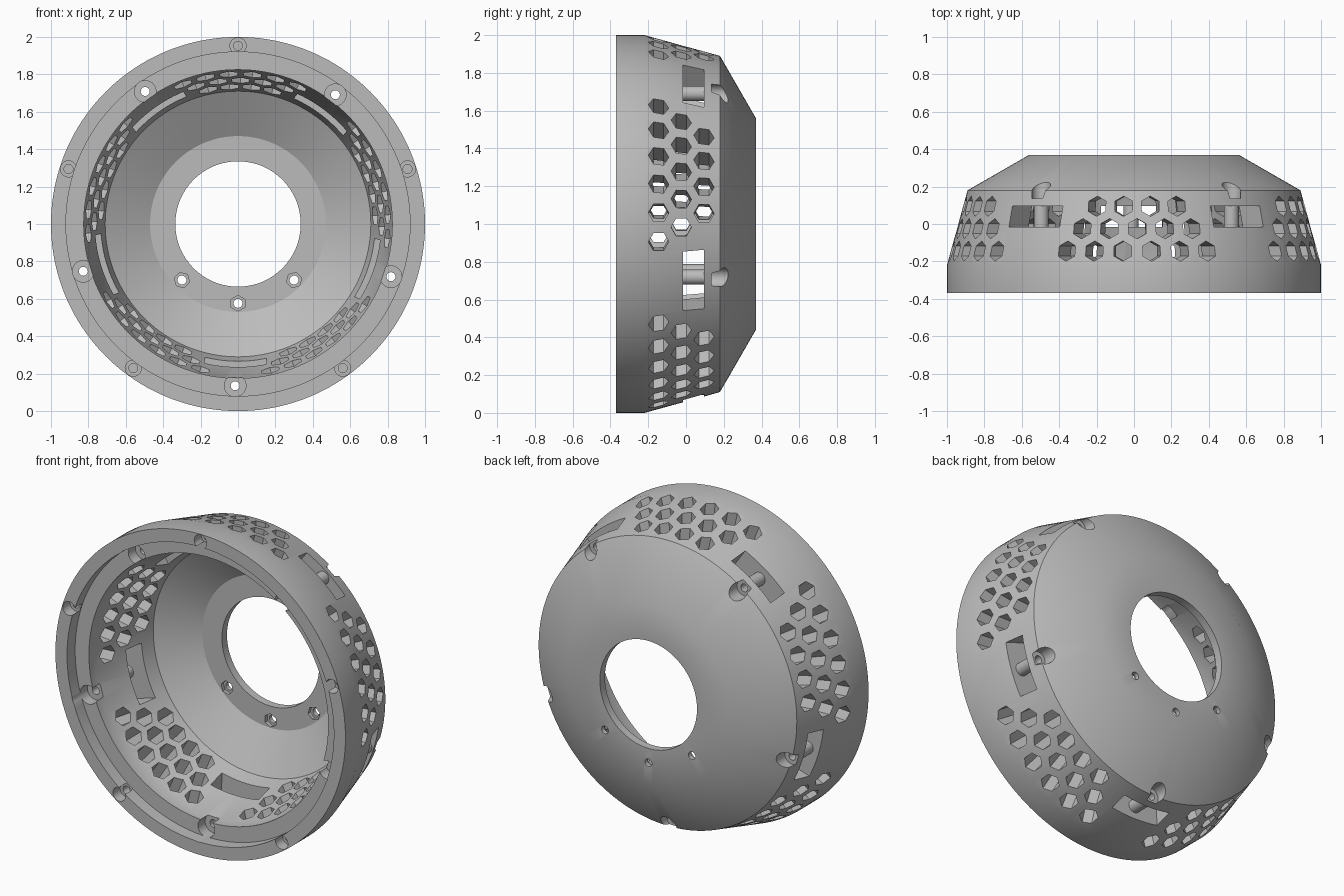
import bpy, bmesh
from math import radians, cos, sin, pi
from mathutils import Matrix, Vector

old = bpy.data.objects.get("Cube")
if old:
    bpy.data.objects.remove(old)

grey = bpy.data.materials.new("plain_grey")
grey.use_nodes = True
grey.diffuse_color = (0.5, 0.5, 0.5, 1)
grey.node_tree.nodes["Principled BSDF"].inputs["Base Color"].default_value = (0.5, 0.5, 0.5, 1)


def make_object(name, bm):
    bmesh.ops.recalc_face_normals(bm, faces=bm.faces[:])
    mesh = bpy.data.meshes.new(name)
    bm.to_mesh(mesh)
    bm.free()
    mesh.materials.append(grey)
    obj = bpy.data.objects.new(name, mesh)
    bpy.context.collection.objects.link(obj)
    return obj


def place(angle, radius, y):
    """Point on the ring, with local z outward and local x along the rim."""
    a = radians(angle)
    return (Matrix.Translation((radius * cos(a), y, 1 + radius * sin(a)))
            @ Matrix.Rotation(pi / 2 - a, 4, "Y"))


def rod(bm, angle, radius, y0, y1, size, sides=24):
    """Cylinder running front to back."""
    m = place(angle, radius, (y0 + y1) / 2) @ Matrix.Rotation(pi / 2, 4, "X")
    bmesh.ops.create_cone(bm, cap_ends=True, segments=sides, radius1=size,
                          radius2=size, depth=y1 - y0, matrix=m)


def combine(target, tool, operation):
    mod = target.modifiers.new(operation.lower(), "BOOLEAN")
    mod.operation = operation
    mod.solver = "EXACT"
    mod.object = tool
    bpy.context.view_layer.objects.active = target
    bpy.ops.object.modifier_apply(modifier=mod.name)
    bpy.data.objects.remove(tool)


# Housing shell: closed (radius, y) section turned about the y axis
section = [(1, -0.37), (1, -0.22), (0.89, 0.18), (0.56, 0.37), (0.335, 0.37),
           (0.335, 0.32), (0.47, 0.32), (0.71, 0.18), (0.825, -0.23),
           (0.825, -0.29), (0.92, -0.29), (0.92, -0.37)]
bm = bmesh.new()
ring = [bm.verts.new((r, y, 1)) for r, y in section]
edges = [bm.edges.new((ring[i - 1], ring[i])) for i in range(len(ring))]
bmesh.ops.spin(bm, geom=ring + edges, cent=Vector((0, 0, 1)), axis=(0, 1, 0),
               angle=2 * pi, steps=160, use_merge=True)
bmesh.ops.remove_doubles(bm, verts=bm.verts[:], dist=0.0001)
housing = make_object("vented_housing", bm)

screw_angles = [53 + 72 * i for i in range(5)]
rim_angles = [18 + 72 * i for i in range(5)]
bolt_angles = (225, 270, 315)

# Wall slots and honeycomb vents
bm = bmesh.new()
for angle in screw_angles:
    bmesh.ops.create_cube(bm, size=1, matrix=place(angle, 0.86, 0.04)
                          @ Matrix.Diagonal((0.33, 0.11, 0.5, 1)))
    for count, y in ((6, -0.145), (5, -0.025), (4, 0.095)):
        for k in range(count):
            a = angle + 36 + 9 * (k - (count - 1) / 2)
            bmesh.ops.create_cone(bm, cap_ends=True, segments=6, radius1=0.054,
                                  radius2=0.054, depth=0.5, matrix=place(a, 0.86, y))
combine(housing, make_object("vent_cutter", bm), "DIFFERENCE")

# Screw pillars crossing the slots
bm = bmesh.new()
for angle in screw_angles:
    rod(bm, angle, 0.865, -0.05, 0.12, 0.04)
combine(housing, make_object("screw_pillars", bm), "UNION")

# Narrow screw and bolt holes
bm = bmesh.new()
for angle in screw_angles:
    rod(bm, angle, 0.865, -0.5, 0.5, 0.024)
for angle in rim_angles:
    rod(bm, angle, 0.953, -0.5, -0.2, 0.024)
for angle in bolt_angles:
    rod(bm, angle, 0.424, 0.2, 0.5, 0.024)
combine(housing, make_object("hole_cutter", bm), "DIFFERENCE")

# Counterbores and hexagonal nut pockets
bm = bmesh.new()
for angle in screw_angles:
    rod(bm, angle, 0.865, 0.135, 0.5, 0.05)
    rod(bm, angle, 0.865, -0.5, -0.22, 0.058)
for angle in rim_angles:
    rod(bm, angle, 0.953, -0.5, -0.3, 0.043)
for angle in bolt_angles:
    rod(bm, angle, 0.424, 0.2, 0.342, 0.042, 6)
combine(housing, make_object("counterbore_cutter", bm), "DIFFERENCE")

# Smooth turned surfaces, crisp cut edges
bpy.ops.object.select_all(action="DESELECT")
housing.select_set(True)
bpy.context.view_layer.objects.active = housing
bpy.ops.object.shade_smooth_by_angle(angle=radians(30))
